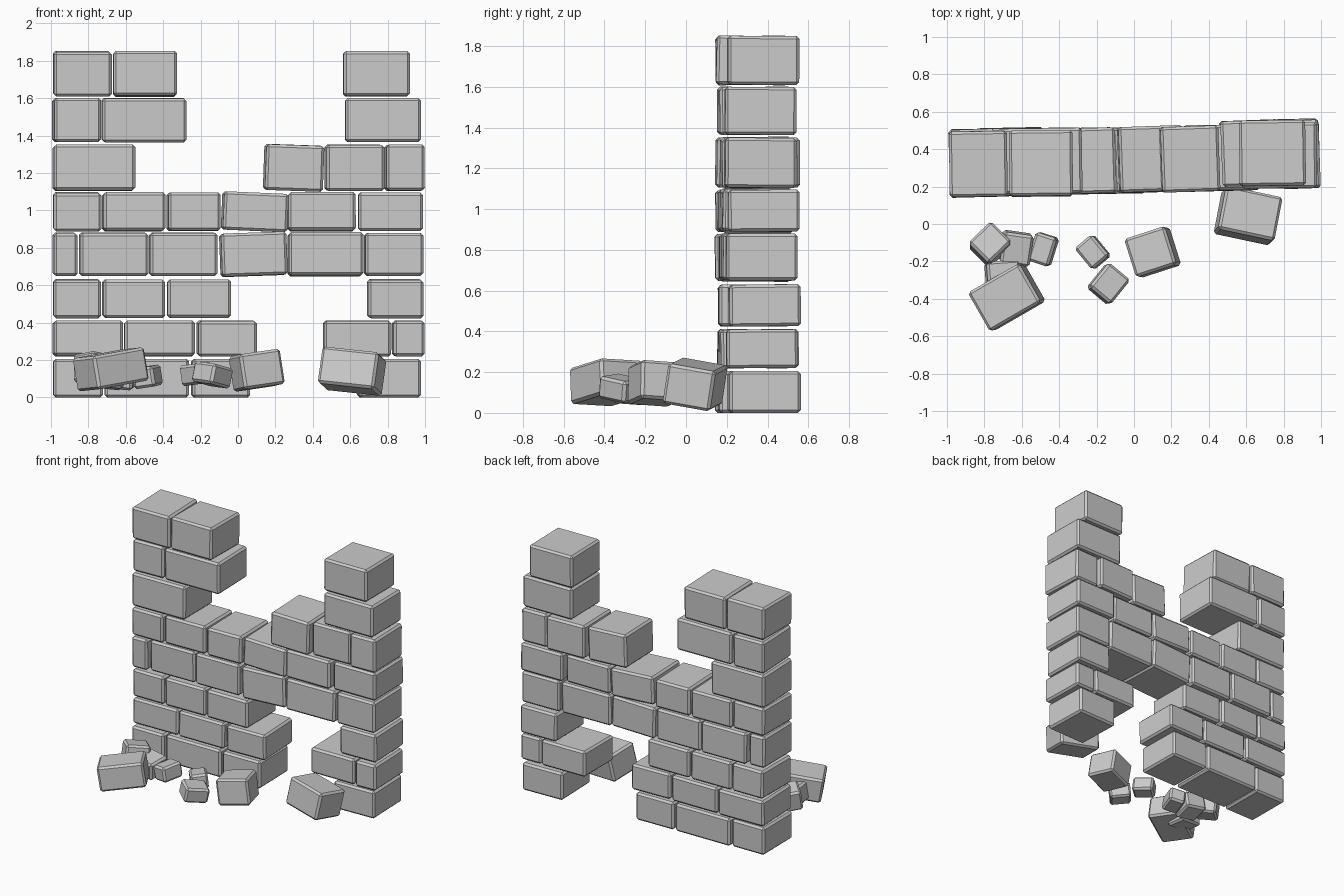
import bpy, bmesh, random
from math import radians
from mathutils import Euler, Vector

random.seed(4)


def block(name, centre, size, rot=(0, 0, 0), bevel=0.014):
    """Stone block with a small chamfer; rotation in degrees."""
    bm = bmesh.new()
    bmesh.ops.create_cube(bm, size=1.0)
    bmesh.ops.scale(bm, vec=Vector(size), verts=bm.verts)
    bmesh.ops.bevel(bm, geom=list(bm.edges), offset=bevel, segments=1,
                    profile=0.5, affect='EDGES')
    me = bpy.data.meshes.new(name)
    bm.to_mesh(me)
    bm.free()
    ob = bpy.data.objects.new(name, me)
    ob.location = centre
    ob.rotation_euler = Euler([radians(a) for a in rot])
    bpy.context.collection.objects.link(ob)
    return ob


# Courses: bottom z, top z, then bricks as (x start, x end, optional tilt)
courses = [
    (0.00, 0.205, [(-.99, -.72), (-.715, -.26), (-.25, .065), (.64, .975)]),
    (0.22, 0.41, [(-.99, -.615), (-.61, -.23), (-.22, .10), (.455, .82), (.825, .995)]),
    (0.425, 0.63, [(-.99, -.73), (-.725, -.39), (-.38, -.035), (.69, .99)]),
    (0.65, 0.88, [(-.99, -.86), (-.85, -.48), (-.475, -.11), (-.095, .26, -2),
                  (.265, .67), (.675, .99)]),
    (0.89, 1.095, [(-.99, -.73), (-.725, -.39), (-.38, -.095), (-.085, .265, 2.5),
                   (.265, .63), (.64, .99)]),
    (1.105, 1.35, [(-.99, -.55), (.14, .455, 2), (.465, .78), (.785, .995)]),
    (1.365, 1.60, [(-.99, -.735), (-.73, -.275), (.57, .98)]),
    (1.61, 1.85, [(-.99, -.675), (-.67, -.325), (.56, .92)]),
]

# Standing wall, slightly skewed, bricks a little uneven
for r, (z0, z1, bricks) in enumerate(courses):
    for i, (x0, x1, *tilt) in enumerate(bricks):
        x = (x0 + x1) / 2
        y = 0.35 + 0.03 * x + random.uniform(-0.012, 0.012)
        roll = random.uniform(-1.2, 1.0) if r else 0
        rot = (roll, tilt[0] if tilt else 0, random.uniform(0.3, 2.2))
        block(f"wall_brick_{r}_{i}", (x, y, (z0 + z1) / 2),
              (x1 - x0 - 0.005, 0.35, z1 - z0), rot)

# Fallen bricks in front: centre, size, rotation
rubble = [
    ((-.68, -.39, .15), (.32, .24, .18), (-3, -9, 30)),
    ((-.77, -.11, .155), (.17, .16, .15), (-8, 8, 44)),
    ((-.63, -.13, .115), (.16, .17, .13), (6, 5, -8)),
    ((-.70, -.28, .12), (.18, .16, .14), (-4, 6, 4)),
    ((-.485, -.135, .11), (.12, .16, .11), (4, -8, -18)),
    ((-.22, -.15, .125), (.12, .15, .11), (-5, -6, 40)),
    ((-.137, -.32, .12), (.15, .17, .11), (-10, 6, -40)),
    ((.10, -.15, .145), (.23, .215, .19), (-4, -8, 18)),
    ((.61, .045, .14), (.31, .24, .20), (-10, 6, -12)),
]
for i, (c, s, rot) in enumerate(rubble):
    block(f"fallen_brick_{i}", c, s, rot)
